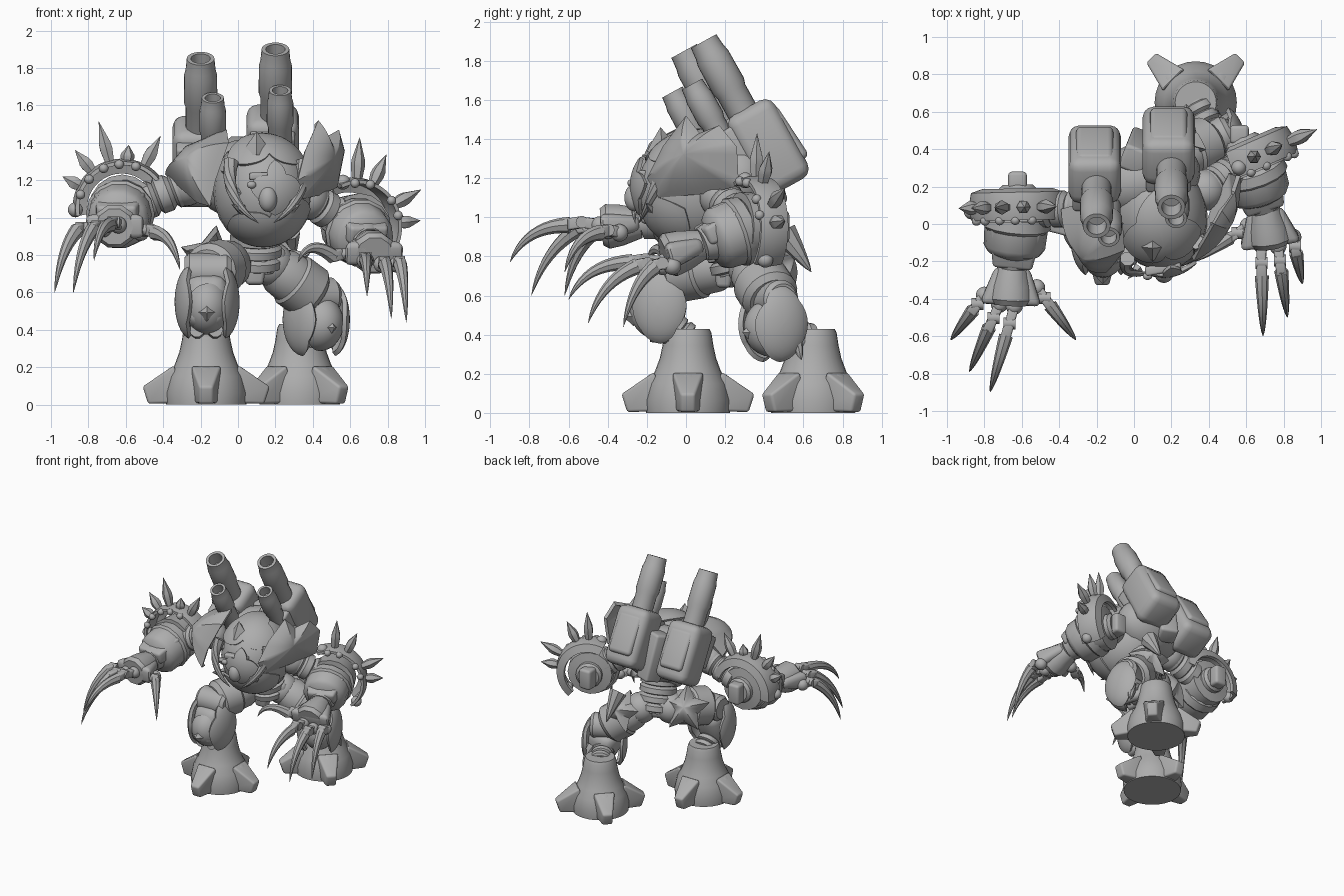
import bpy, bmesh, math
from mathutils import Vector as V, Matrix

if "Cube" in bpy.data.objects:
    bpy.data.objects.remove(bpy.data.objects["Cube"])

grey = bpy.data.materials.new("steel_grey")
grey.use_nodes = True
grey.diffuse_color = (0.42, 0.42, 0.42, 1)
grey.node_tree.nodes["Principled BSDF"].inputs["Base Color"].default_value = (0.42, 0.42, 0.42, 1)


def frame(p, d):
    """Local z along d, local x horizontal."""
    z = V(d).normalized()
    up = V((0, 0, 1)) if abs(z.z) < 0.99 else V((0, 1, 0))
    x = up.cross(z).normalized()
    return Matrix.Translation(V(p)) @ Matrix((x, z.cross(x), z)).transposed().to_4x4()


def finish(name, bm, m=None):
    if m:
        bm.transform(m)
    bmesh.ops.remove_doubles(bm, verts=bm.verts, dist=1e-4)
    bmesh.ops.recalc_face_normals(bm, faces=bm.faces)
    for f in bm.faces:
        f.smooth = True
    for e in bm.edges:
        e.smooth = len(e.link_faces) == 2 and e.calc_face_angle(0) < 0.65
    me = bpy.data.meshes.new(name)
    bm.to_mesh(me)
    bm.free()
    me.materials.append(grey)
    bpy.context.collection.objects.link(bpy.data.objects.new(name, me))


def skin(bm, rings):
    for a, b in zip(rings, rings[1:]):
        for i in range(len(a)):
            j = (i + 1) % len(a)
            bm.faces.new((a[i], a[j], b[j], b[i]))


def lathe(name, a, b, profile, sides=20):
    bm, a, b = bmesh.new(), V(a), V(b)
    n, rings = (b - a).length, []
    for t, r in profile:
        r = max(r, 0.0005)
        rings.append([bm.verts.new((r * math.cos(q), r * math.sin(q), t * n))
                      for q in (math.tau * i / sides for i in range(sides))])
    skin(bm, rings)
    bm.faces.new(rings[0])
    bm.faces.new(rings[-1])
    finish(name, bm, frame(a, b - a))


def box(name, a, b, w, h, taper=1, bevel=0.02):
    bm, a, b = bmesh.new(), V(a), V(b)
    bmesh.ops.create_cube(bm, size=1)
    for v in bm.verts:
        k = taper if v.co.z > 0 else 1
        v.co = (v.co.x * w * k, v.co.y * h * k, (v.co.z + 0.5) * (b - a).length)
    bmesh.ops.bevel(bm, geom=bm.edges[:], offset=bevel, segments=3, profile=0.5, affect='EDGES')
    finish(name, bm, frame(a, b - a))


def ball(name, c, radii, d=(0, -1, 0)):
    bm = bmesh.new()
    bmesh.ops.create_uvsphere(bm, u_segments=24, v_segments=14, radius=1)
    bm.transform(Matrix.Diagonal((*radii, 1)))
    finish(name, bm, frame(c, d))


def thicken(name, bm, rings, thick, m=None):
    skin(bm, rings)
    bm.faces.new(rings[0])
    bmesh.ops.recalc_face_normals(bm, faces=bm.faces)
    bmesh.ops.solidify(bm, geom=bm.faces[:], thickness=thick)
    finish(name, bm, m)


def shell(name, c, d, radii, reach, thick=0.02, n=40):
    """Curved plate around direction d; reach lists its rim angles in degrees."""
    bm, rings = bmesh.new(), []
    for k in range(9):
        ring = []
        for i in range(n):
            u = i / n * len(reach)
            j = int(u)
            rim = reach[j] + (reach[(j + 1) % len(reach)] - reach[j]) * (u - j)
            p, q = math.radians(rim) * max(k / 8, 0.005), math.tau * i / n
            ring.append(bm.verts.new((radii[0] * math.sin(p) * math.cos(q),
                                      radii[1] * math.sin(p) * math.sin(q), radii[2] * math.cos(p))))
        rings.append(ring)
    thicken(name, bm, rings, thick, frame(c, d))


def wing(name, corners, bulge, steps=5):
    """Domed plate with a pointed outline through the corners."""
    corners, bulge = [V(p) for p in corners], V(bulge)
    mid = sum(corners, V()) / len(corners)
    rim = [a.lerp(b, s / steps) for a, b in zip(corners, corners[1:] + corners[:1]) for s in range(steps)]
    bm = bmesh.new()
    rings = [[bm.verts.new(mid.lerp(p, max(k / 8, 0.01)) + bulge * (1 - (k / 8) ** 2)) for p in rim] for k in range(9)]
    thicken(name, bm, rings, 0.025)


def claw(name, a, ctrl, b, r, sides=8):
    """Tapered horn along a curved path."""
    bm, rings = bmesh.new(), []
    a, ctrl, b = V(a), V(ctrl), V(b)
    for k in range(11):
        t = k / 10
        p = a * (1 - t) ** 2 + ctrl * 2 * t * (1 - t) + b * t * t
        f = frame(p, (ctrl - a) * (1 - t) + (b - ctrl) * t)
        s = max(r * (1 - t) ** 0.7, 0.001)
        rings.append([bm.verts.new(f @ V((0.9 * s * math.cos(q), s * math.sin(q), 0)))
                      for q in (math.tau * i / sides for i in range(sides))])
    skin(bm, rings)
    bm.faces.new(rings[0])
    bm.faces.new(rings[-1])
    finish(name, bm)


def ribbed(name, a, b, r, ribs=4):
    prof = [(0, r * 0.8)]
    for i in range(ribs):
        prof += [((i + s) / ribs, r * k) for s, k in ((0.1, 1), (0.7, 1), (0.85, 0.8))]
    lathe(name, a, b, prof + [(1, r * 0.8)])


# Torso, turned a little to its left
ball("torso", (0.13, 0.06, 1.14), (0.26, 0.3, 0.31), (0.24, -0.97, 0))
ball("upper_back", (0.06, 0.24, 1.2), (0.3, 0.22, 0.2), (0.24, -0.97, 0))
box("spine_block", (0.0, 0.34, 1.42), (0.04, 0.44, 1.06), 0.14, 0.14)
ribbed("waist", (0.1, 0.2, 0.98), (0.09, 0.27, 0.72), 0.14)
box("pelvis", (-0.07, 0.22, 0.77), (0.24, 0.32, 0.77), 0.17, 0.15, 1, 0.04)
box("crotch_plate", (0.09, 0.2, 0.84), (0.09, 0.19, 0.64), 0.15, 0.12, 0.6)

# Helmet and face
front = V((0.2, -0.97, 0.08))
shell("helmet", (0.13, 0.05, 1.15), (0.1, -0.6, 0.8), (0.28, 0.31, 0.3), [50, 38, 62, 40, 50, 30, 12, 30], 0.025)
shell("jaw_guard", (0.13, 0.05, 1.13), (0.17, -0.75, -0.6), (0.27, 0.28, 0.305), [62, 48, 28, 14, 28, 48, 62, 52, 44, 52], 0.02)
shell("face_mask", (0.14, 0.04, 1.15), front, (0.28, 0.29, 0.33), [30, 16, 28, 14, 30, 24, 34, 24], 0.02)
ball("snout", (0.16, -0.265, 1.1), (0.05, 0.07, 0.05))
box("brow", (0.06, -0.255, 1.22), (0.25, -0.22, 1.22), 0.05, 0.04, 1, 0.012)
lathe("crest", (0.1, -0.12, 1.34), (0.1, -0.13, 1.46), [(0, 0.08), (0.3, 0.06), (1, 0)], 4)
for s in (-1, 1):
    side = V((0.97, 0.24, 0)) * s
    mid = V((0.15, -0.2, 0))
    claw("cheek_tusk", mid + side * 0.19 + V((0, 0.06, 1.3)), mid + side * 0.24 + V((0, -0.03, 1.1)),
         mid + side * 0.04 + V((0, -0.05, 0.97)), 0.045)
    ball("eye", mid + side * 0.08 + V((0, -0.06, 1.175)), (0.025, 0.02, 0.02))
    for k in range(3):
        p = mid + side * (0.13 + 0.03 * k) + V((0, 0.05 * k, 1.04 + 0.09 * k))
        lathe("cheek_spike", p, p + side * 0.06 + V((0, -0.05, 0.03)), [(0, 0.03), (1, 0)], 5)

# Shoulder plates: pointed wings on both sides
wing("left_shoulder_plate", [(0.32, -0.2, 1.2), (0.36, -0.12, 1.36), (0.43, 0.0, 1.52), (0.47, 0.07, 1.43), (0.54, 0.17, 1.47),
                             (0.57, 0.26, 1.36), (0.53, 0.27, 1.16), (0.44, 0.1, 1.12), (0.35, -0.14, 1.1)], (0.07, -0.06, 0.02))
wing("right_shoulder_plate", [(-0.39, 0.08, 1.23), (-0.25, 0.12, 1.39), (-0.06, 0.0, 1.47), (-0.05, -0.14, 1.4),
                              (-0.12, -0.23, 1.2), (-0.15, -0.26, 1.06), (-0.22, -0.18, 1.08)], (-0.1, -0.1, 0.06))

# Cannon pods: each has a large and a small barrel
barrel = [(0, 0.08), (0.55, 0.08), (0.6, 0.09), (0.85, 0.088), (0.9, 0.08), (1, 0.074), (1, 0.052), (0.85, 0.048)]
small = [(t, r * 0.8) for t, r in barrel]
back = V((0, 0.48, -0.87))
for side, big, little, pod in (("left", (0.2, 0.09, 1.9), (0.225, 0.03, 1.68), (0.185, 0.31, 1.56)),
                               ("right", (-0.2, -0.01, 1.85), (-0.135, -0.07, 1.64), (-0.21, 0.21, 1.5))):
    big, little, pod = V(big), V(little), V(pod)
    lathe(side + "_cannon", big + back * 0.66, big, barrel, 24)
    lathe(side + "_small_cannon", little + back * 0.5, little, small, 24)
    box(side + "_pod", pod, pod + back * 0.46, 0.28, 0.27, 1, 0.06)
    box(side + "_pod_panel", pod + V((0, 0.09, -0.02)), pod + back * 0.36 + V((0, 0.09, 0.03)), 0.2, 0.14, 1, 0.03)
    box(side + "_pod_mount", pod + V((0, -0.09, -0.1)), pod + back * 0.3 + V((0, -0.09, -0.05)), 0.24, 0.14, 1, 0.02)


def pad(side, c, across, spikes, start, end):
    """Curved guard band with radiating spikes and bolts."""
    c, across = V(c), V(across).normalized()
    axis = across.cross(V((0, 0, 1)))
    at = lambda deg, r, off=0: c + (across * math.cos(math.radians(deg))
                                    + V((0, 0, 1)) * math.sin(math.radians(deg))) * r + axis * off
    bm, rings = bmesh.new(), []
    section = [(0.25, -0.07), (0.265, 0), (0.25, 0.08), (0.19, 0.1), (0.185, 0.075), (0.23, 0.06), (0.24, 0), (0.23, -0.07)]
    for k in range(33):
        a = start + (end - start) * k / 32
        rings.append([bm.verts.new(at(a, r, -o)) for r, o in section])
    skin(bm, rings)
    bm.faces.new(rings[0])
    bm.faces.new(rings[-1])
    finish(side + "_spiked_guard", bm)
    for deg, r in spikes:
        lathe(side + "_guard_spike", at(deg, 0.24), at(deg, r), [(0, 0.025), (0.35, 0.038), (0.5, 0.036), (1, 0)], 6)
        ball(side + "_guard_bolt", at(deg + 10, 0.235, 0.07), (0.025, 0.025, 0.025))
    for deg in (start + 8, end - 8):
        ball(side + "_guard_knob", at(deg, 0.25, 0.02), (0.04, 0.04, 0.04))
    lathe(side + "_elbow_drum", at(0, 0, -0.12), at(0, 0, 0.08), [(0, 0.08), (0.1, 0.1), (0.25, 0.1), (0.3, 0.17), (1, 0.18)], 16)
    box(side + "_elbow_block", at(-90, 0.08, -0.14), at(90, 0.08, -0.14), 0.1, 0.1)


def arm(side, shoulder, elbow, wrist, palm, fingers):
    shoulder, elbow, wrist, palm = map(V, (shoulder, elbow, wrist, palm))
    ball(side + "_shoulder_ball", shoulder, (0.11, 0.11, 0.11))
    ribbed(side + "_upper_arm", shoulder, elbow, 0.1)
    lathe(side + "_forearm", elbow, wrist, [(0, 0.14), (0.1, 0.175), (0.3, 0.185), (0.35, 0.17), (0.65, 0.165),
                                            (0.75, 0.145), (0.82, 0.1), (1, 0.085)], 14)
    box(side + "_forearm_guard", elbow.lerp(wrist, 0.3) + V((0, 0, 0.06)), wrist + V((0, 0, 0.04)), 0.28, 0.13, 0.75)
    lathe(side + "_hand", palm, wrist, [(0, 0.1), (0.15, 0.12), (0.5, 0.11), (1, 0.08)], 10)
    box(side + "_palm", palm, wrist, 0.33, 0.14, 0.55, 0.035)
    for root, tip in fingers:
        root, tip = V(root), V(tip)
        flat = V((tip.x - root.x, tip.y - root.y, 0)) * 0.4
        j1, j2 = root + flat * 0.5 + V((0, 0, 0.015)), root + flat
        ball(side + "_knuckle", root, (0.045, 0.045, 0.045))
        box(side + "_finger_bone", root, j1, 0.055, 0.06, 0.9, 0.01)
        lathe(side + "_finger_joint", j1 - V((0.032, 0, 0)), j1 + V((0.032, 0, 0)), [(0, 0.032), (1, 0.032)], 10)
        box(side + "_finger_tip", j1, j2, 0.055, 0.06, 1, 0.01)
        claw(side + "_claw", root.lerp(j2, 0.85), j2.lerp(tip, 0.7) + V((0, 0, 0.13)), tip, 0.042)


# Arms
pad("right", (-0.62, 0.09, 1.05), (1, 0.02, 0), [(152, 0.36), (129, 0.4), (105, 0.48), (84, 0.34), (62, 0.44)], 15, 190)
arm("right", (-0.28, 0.08, 1.17), (-0.62, 0.08, 1.04), (-0.65, -0.23, 0.97), (-0.66, -0.43, 0.95),
    [((-0.8, -0.38, 0.93), (-0.98, -0.62, 0.6)), ((-0.72, -0.43, 0.94), (-0.88, -0.79, 0.6)),
     ((-0.64, -0.44, 0.96), (-0.77, -0.9, 0.77)), ((-0.52, -0.34, 0.92), (-0.31, -0.62, 0.72))])
pad("left", (0.62, 0.35, 0.95), (0.92, 0.4, 0), [(86, 0.48), (64, 0.43), (27, 0.44), (5, 0.39)], -50, 115)
arm("left", (0.38, 0.18, 1.1), (0.62, 0.33, 0.95), (0.7, 0.08, 0.86), (0.73, -0.11, 0.8),
    [((0.68, -0.11, 0.77), (0.69, -0.6, 0.58)), ((0.77, -0.12, 0.75), (0.82, -0.5, 0.46)),
     ((0.85, -0.07, 0.75), (0.9, -0.32, 0.44)), ((0.61, -0.01, 0.79), (0.32, -0.2, 0.76))])


def foot(side, c, turn):
    c = V(c)
    lathe(side + "_foot", c, c + V((0, 0, 0.43)), [(0, 0.215), (0.15, 0.22), (0.35, 0.2), (0.5, 0.168), (0.65, 0.144),
                                                  (0.8, 0.13), (0.95, 0.12), (1, 0.11)], 28)
    for k in range(4):
        q = turn + k * math.pi / 2
        d = V((math.cos(q), math.sin(q), 0))
        box(side + "_toe", c + d * 0.14 + V((0, 0, 0.11)), c + d * 0.325 + V((0, 0, 0.05)), 0.16, 0.21, 0.46, 0.014)
        box(side + "_toe_ridge", c + d * 0.16 + V((0, 0, 0.16)), c + d * 0.29 + V((0, 0, 0.08)), 0.06, 0.1, 0.7, 0.012)


def leg(side, hip, knee, shin, ankle, out, star):
    hip, knee, shin, ankle, out = map(V, (hip, knee, shin, ankle, out))
    fwd = out.cross(V((0, 0, 1)))
    if fwd.y > 0:
        fwd = -fwd
    down = (shin - knee).normalized()
    ball(side + "_hip", hip, (0.12, 0.12, 0.12))
    lathe(side + "_thigh", hip, knee, [(0, 0.1), (0.2, 0.13), (0.45, 0.135), (0.5, 0.15), (0.9, 0.15), (1, 0.12)])
    lathe(side + "_knee_drum", knee - out * 0.125, knee + out * 0.125, [(0, 0.08), (0.1, 0.1), (0.9, 0.1), (1, 0.08)])
    box(side + "_shin", knee + down * 0.04, shin, 0.23, 0.23, 0.9, 0.07)
    shell(side + "_shin_cap", knee.lerp(shin, 0.6), fwd + down * 0.3, (0.125, 0.15, 0.15), [80, 70, 60, 70], 0.03)
    tip = knee.lerp(shin, 0.7) + fwd * 0.12
    lathe(side + "_shin_diamond", tip, tip + fwd * 0.05, [(0, 0.05), (1, 0.005)], 4)
    for s in (-1, 1):
        shell(side + "_shin_plate", knee.lerp(shin, 0.52) + out * 0.08 * s, out * s + fwd * 0.2, (0.16, 0.2, 0.09),
              [62, 56, 82, 50, 62, 60, 78, 55], 0.025)
        lathe(side + "_ankle_rod", shin + out * 0.05 * s, ankle + out * 0.04 * s - V((0, 0, 0.04)), [(0, 0.04), (1, 0.04)], 10)
    ribbed(side + "_ankle", shin.lerp(knee, 0.3), ankle - V((0, 0, 0.05)), 0.085)
    c, d, r = star
    spokes = [frame(c, d) @ V((k * r * math.cos(q), k * r * math.sin(q), 0))
              for k, q in ((0.55 if i % 2 else 1, math.pi * (i / 5 + 0.5)) for i in range(10))]
    wing(side + "_hip_star", spokes, V(d).normalized() * 0.09, 3)


# Legs and feet
foot("right", (-0.17, 0.01, 0), 0)
leg("right", (-0.02, 0.22, 0.76), (-0.16, -0.07, 0.71), (-0.17, -0.18, 0.4), (-0.17, 0.01, 0.42), (1, 0, 0),
    ((-0.15, 0.22, 0.79), (-0.35, 0.8, 0.45), 0.19))
foot("left", (0.33, 0.65, 0), math.pi / 4)
leg("left", (0.18, 0.33, 0.75), (0.41, 0.44, 0.58), (0.45, 0.44, 0.34), (0.33, 0.65, 0.42), (0.88, 0.45, 0),
    ((0.24, 0.47, 0.76), (0.3, 0.85, 0.35), 0.17))
claw("left_heel_spike", (0.48, 0.52, 0.42), (0.5, 0.57, 0.36), (0.53, 0.59, 0.27), 0.06)
claw("hip_tail", (0.27, 0.5, 0.92), (0.28, 0.56, 0.84), (0.28, 0.64, 0.72), 0.07)
